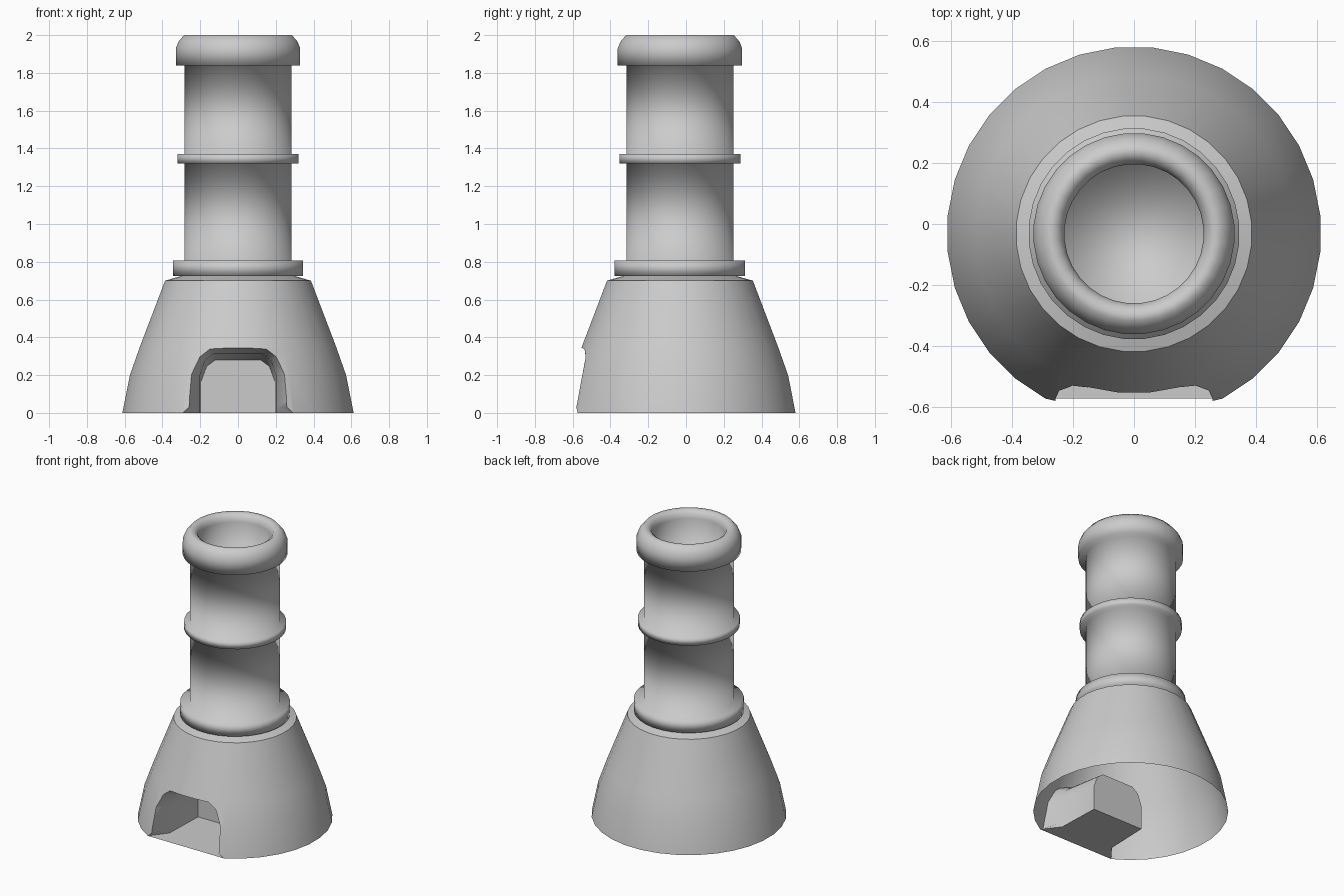
import bpy, bmesh, math

if "Cube" in bpy.data.objects:
    bpy.data.objects.remove(bpy.data.objects["Cube"])

CY = -0.032   # the round body sits slightly forward of the origin
SIDES = 32


def finish(bm, name):
    bmesh.ops.recalc_face_normals(bm, faces=bm.faces)
    me = bpy.data.meshes.new(name)
    bm.to_mesh(me)
    bm.free()
    ob = bpy.data.objects.new(name, me)
    bpy.context.collection.objects.link(ob)
    return ob


def loft(rings, name, cap_start, cap_end):
    bm = bmesh.new()
    loops = [[bm.verts.new(p) for p in ring] for ring in rings]
    n = len(loops[0])
    for a, b in zip(loops, loops[1:]):
        for i in range(n):
            j = (i + 1) % n
            bm.faces.new((a[i], a[j], b[j], b[i]))
    if cap_start:
        bm.faces.new(loops[0])
    if cap_end:
        bm.faces.new(loops[-1])
    return finish(bm, name)


def lathe(profile, name, cap_start, cap_end):
    rings = []
    for r, z in profile:
        angles = [(i + 0.5) * math.tau / SIDES for i in range(SIDES)]
        rings.append([(r * math.cos(a), CY + r * math.sin(a), z) for a in angles])
    return loft(rings, name, cap_start, cap_end)


# Chimney: collar, pipe, middle band, rounded lip and hollow mouth
chimney = lathe([
    (0.29, 0.725), (0.347, 0.725), (0.347, 0.808), (0.285, 0.808),
    (0.285, 1.32), (0.322, 1.32), (0.322, 1.37), (0.285, 1.37),
    (0.285, 1.84), (0.331, 1.84), (0.331, 1.93), (0.317, 1.965),
    (0.287, 2.0), (0.262, 2.0), (0.24, 1.985), (0.229, 1.95),
    (0.229, 1.70)], "chimney", False, True)
for p in chimney.data.polygons:
    p.use_smooth = True

# Flared base
base = lathe([(0.615, 0), (0.575, 0.2), (0.522, 0.35), (0.388, 0.7),
              (0.29, 0.728)], "flared_base", True, True)

# Alcove cutter, lofted front to back: y, floor half width, wall half width, height
sections = [(-0.80, 0.293, 0.262, 0.36), (-0.574, 0.293, 0.258, 0.35),
            (-0.46, 0.205, 0.205, 0.315), (-0.16, 0.195, 0.195, 0.28)]
rings = []
for y, wf, w, h in sections:
    half = [(wf, -0.1), (wf, 0.0), (w, 0.03), (w, 0.60 * h), (0.85 * w, 0.88 * h), (0.62 * w, h)]
    outline = half + [(-x, z) for x, z in reversed(half)]
    rings.append([(x, y, z) for x, z in outline])
cutter = loft(rings, "alcove_cutter", True, True)
cutter.hide_render = True

mod = base.modifiers.new("alcove", "BOOLEAN")
mod.operation = "DIFFERENCE"
mod.solver = "EXACT"
mod.object = cutter
bpy.context.view_layer.objects.active = base
base.select_set(True)
bpy.ops.object.modifier_apply(modifier=mod.name)
bpy.data.objects.remove(cutter, do_unlink=True)

# Open the base underneath and into the chimney
bm = bmesh.new()
bm.from_mesh(base.data)
caps = [f for f in bm.faces if all(v.co.z < 0.001 for v in f.verts)
        or all(v.co.z > 0.727 for v in f.verts)]
bmesh.ops.delete(bm, geom=caps, context="FACES")
# Alcove floor
right = [(wf, y, 0.001) for y, wf, w, h in sections[1:]]
left = [(-x, y, z) for x, y, z in reversed(right)]
bm.faces.new([bm.verts.new(p) for p in right + left])
bm.to_mesh(base.data)
bm.free()
bpy.ops.object.shade_smooth_by_angle(angle=math.radians(40))
